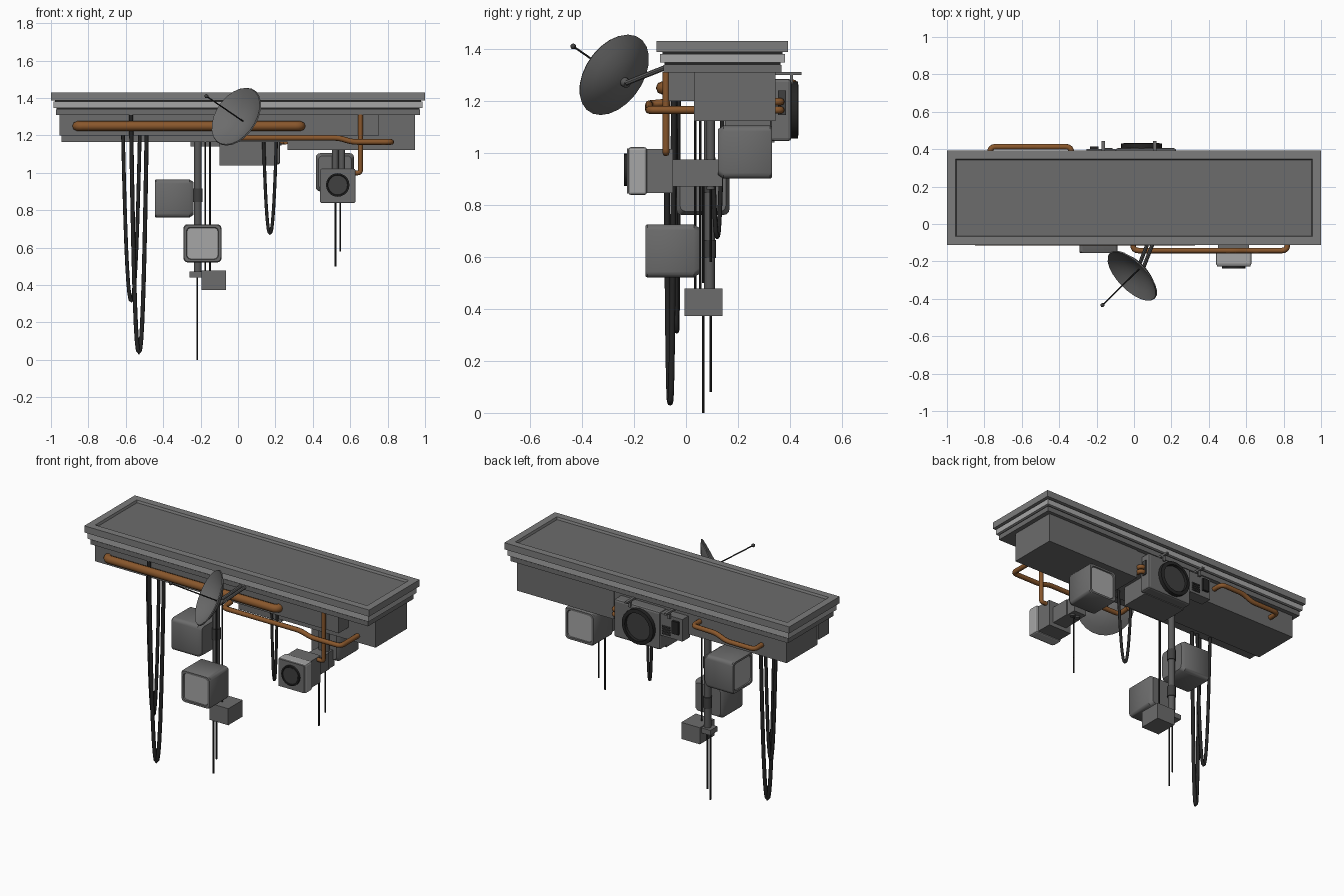
import bpy, bmesh, math
from mathutils import Vector

if "Cube" in bpy.data.objects:
    bpy.data.objects.remove(bpy.data.objects["Cube"])


def material(name, c):
    m = bpy.data.materials.new(name)
    m.diffuse_color = (*c, 1)
    m.use_nodes = True
    m.node_tree.nodes["Principled BSDF"].inputs["Base Color"].default_value = m.diffuse_color
    return m


COPPER = material("copper", (0.25, 0.095, 0.025))
BLACK = material("black", (0.018, 0.018, 0.018))
DARK = material("dark", (0.05, 0.05, 0.05))
POLE = material("pole_grey", (0.1, 0.1, 0.1))
GREY = material("grey", (0.15, 0.15, 0.15))
RIM = material("rim_grey", (0.2, 0.2, 0.2))
LIGHT = material("light", (0.38, 0.38, 0.38))


def finish(name, bm, mat=None, smooth=False):
    bmesh.ops.recalc_face_normals(bm, faces=bm.faces)
    me = bpy.data.meshes.new(name)
    bm.to_mesh(me)
    bm.free()
    ob = bpy.data.objects.new(name, me)
    bpy.context.collection.objects.link(ob)
    me.materials.append(mat or GREY)
    if smooth:
        bpy.context.view_layer.objects.active = ob
        ob.select_set(True)
        bpy.ops.object.shade_smooth_by_angle(angle=math.radians(35))
        ob.select_set(False)
    return ob


def box(name, x, y, z, mat=None, bevel=0):
    bm = bmesh.new()
    bmesh.ops.create_cube(bm, size=1)
    for v in bm.verts:
        v.co = Vector([(r[0] + r[1]) / 2 + c * (r[1] - r[0]) for r, c in zip((x, y, z), v.co)])
    if bevel:
        bmesh.ops.bevel(bm, geom=bm.edges[:], offset=bevel, segments=2, affect='EDGES', profile=0.5)
    return finish(name, bm, mat)


def loft(name, rings, origin, axis, mat=None, smooth=False):
    """Skin rings of (local u, local v, depth) along an axis and cap both ends."""
    bm = bmesh.new()
    q = Vector(axis).to_track_quat('Z', 'Y')
    vs = [[bm.verts.new(Vector(origin) + q @ Vector(p)) for p in r] for r in rings]
    n = len(vs[0])
    for a, b in zip(vs, vs[1:]):
        for i in range(n):
            bm.faces.new((a[i], a[(i + 1) % n], b[(i + 1) % n], b[i]))
    bm.faces.new(vs[0])
    bm.faces.new(vs[-1])
    return finish(name, bm, mat, smooth)


def circle(r, d, n=20):
    return [(r * math.cos(2 * math.pi * i / n), r * math.sin(2 * math.pi * i / n), d) for i in range(n)]


def rounded(h, d, r=0.022):
    out = []
    for i, (sx, sy) in enumerate(((1, 1), (-1, 1), (-1, -1), (1, -1))):
        for k in range(4):
            a = math.pi / 2 * (i + k / 3)
            out.append((sx * (h - r) + r * math.cos(a), sy * (h - r) + r * math.sin(a), d))
    return out


def rod(name, a, b, r, mat=None, n=12):
    d = Vector(b) - Vector(a)
    return loft(name, [circle(r, 0, n), circle(r, d.length, n)], a, d, mat, True)


def tube(name, pts, r, mat, fillet=0.03):
    """Round pipe through points, with softened corners."""
    P = [Vector(p) for p in pts]
    path = [P[0]]
    for a, b, c in zip(P, P[1:], P[2:]):
        if fillet:
            s = b + (a - b).normalized() * min(fillet, (a - b).length / 2)
            e = b + (c - b).normalized() * min(fillet, (c - b).length / 2)
            path += [s * (1 - t) ** 2 + b * 2 * t * (1 - t) + e * t * t for t in (0, .25, .5, .75, 1)]
        else:
            path.append(b)
    path.append(P[-1])
    cu = bpy.data.curves.new(name, 'CURVE')
    cu.dimensions = '3D'
    cu.bevel_depth, cu.bevel_resolution, cu.use_fill_caps = r, 2, True
    sp = cu.splines.new('POLY')
    sp.points.add(len(path) - 1)
    for s, p in zip(sp.points, path):
        s.co = (*p, 1)
    cu.materials.append(mat)
    ob = bpy.data.objects.new(name, cu)
    bpy.context.collection.objects.link(ob)


def cable(name, x0, x1, y0, y1, top, bottom, r=0.009):
    pts = []
    for i in range(25):
        u = math.sin(math.pi / 2 * (i / 12 - 1))
        t = (u + 1) / 2
        pts.append((x0 + (x1 - x0) * t, y0 + (y1 - y0) * t, bottom + (top - bottom) * abs(u) ** 2.3))
    tube(name, pts, r, BLACK, 0)


def monitor(name, center, axis):
    """Bulky screen; center is the middle of its front face, axis points out of it."""
    loft(name, [rounded(.082, -.012), rounded(.086, 0), rounded(.098, 0), rounded(.102, -.006),
                rounded(.102, -.185), rounded(.088, -.207)], center, axis, None, True)
    loft(name + "_glass", [rounded(.083, -.012), rounded(.083, -.006)], center, axis, LIGHT)


# Stepped roof slab with a recessed deck, dark seams and a light band
bm = bmesh.new()
rings = []
for d, z in ((0.05, 1.415), (0.045, 1.43), (0, 1.43), (0, 1.388)):
    rings.append([bm.verts.new((sx * (1 - d), 0.14 + sy * (0.253 - d), z))
                  for sx, sy in ((1, 1), (-1, 1), (-1, -1), (1, -1))])
for a, b in zip(rings, rings[1:]):
    for i in range(4):
        bm.faces.new((a[i], a[(i + 1) % 4], b[(i + 1) % 4], b[i]))
bm.faces.new(rings[0])
bm.faces.new(rings[-1])
finish("roof_slab", bm, RIM)


def layer(name, d, z0, z1, mat):
    box(name, (d - 1, 1 - d), (d - .113, .393 - d), (z0, z1), mat)


layer("roof_deck", .052, 1.41, 1.417, GREY)
layer("upper_seam", .022, 1.38, 1.389, BLACK)
layer("light_band", .013, 1.347, 1.381, LIGHT)
layer("lower_seam", .03, 1.338, 1.348, BLACK)
layer("lower_band", .026, 1.31, 1.339, GREY)

# Body under the slab
box("body_left", (-.945, .27), (.03, .34), (1.165, 1.312))
box("body_right", (.265, .945), (.03, .345), (1.122, 1.312))
box("front_strip", (-.955, .755), (-.068, .035), (1.2, 1.312))

# Rear fan unit and control box
box("fan_unit", (-.1, .225), (.325, .405), (1.045, 1.285), bevel=.012)
box("fan_unit_base", (-.1, .2), (.15, .34), (1.04, 1.17))
loft("fan_ring", [circle(.085, 0, 24), circle(.088, .025, 24), circle(.11, .022, 24), circle(.11, -.012, 24)],
     (.04, .408, 1.165), (0, 1, 0), BLACK, True)
rod("fan_disc", (.04, .4, 1.165), (.04, .416, 1.165), .087, DARK, 24)
box("fan_side_plate", (.222, .232), (.353, .385), (1.145, 1.24), DARK)
box("control_box", (-.255, -.1), (.325, .4), (1.14, 1.28))
box("control_panel", (-.235, -.19), (.398, .415), (1.18, 1.26), BLACK)
for i in range(4):
    box("control_vent", (-.17, -.115), (.398, .407), (1.155 + i * .015, 1.163 + i * .015), DARK)
for x in (-.165, .11):
    box("rear_bracket", (x - .009, x + .009), (.335, .445), (1.3, 1.312))
    box("rear_bracket_leg", (x - .009, x + .009), (.4, .412), (1.265, 1.3))

# Copper pipes
tube("front_large_pipe", [(-.86, -.05, 1.25), (-.86, -.09, 1.25), (.335, -.09, 1.25), (.335, -.05, 1.25)], .026, COPPER)
tube("front_small_pipe", [(-.005, -.06, 1.195), (-.005, -.142, 1.187), (.54, -.142, 1.187), (.61, -.142, 1.165),
                          (.82, -.142, 1.165), (.82, .04, 1.165)], .015, COPPER)
tube("drop_pipe", [(.655, -.077, 1.312), (.655, -.077, 1.0), (.61, -.077, 1.0)], .013, COPPER, .015)
tube("rear_pipe", [(-.335, .33, 1.268), (-.335, .413, 1.268), (-.5, .413, 1.265), (-.57, .413, 1.235),
                   (-.77, .413, 1.235), (-.77, .33, 1.235)], .015, COPPER)
for z in (1.165, 1.197):
    tube("stub_pipe", [(.225, .365, z), (.255, .365, z), (.255, .33, z)], .014, COPPER, .02)

# Hanging cables
cable("cable_short", -.615, -.525, -.03, -.042, 1.21, .315, .01)
cable("cable_long", -.572, -.487, -.076, -.046, 1.31, .04, .012)
cable("cable_right", .137, .205, .14, .1, 1.17, .677, .009)

# Main pole with clamps, screens and junction box
rod("main_pole", (-.215, .09, 1.17), (-.215, .09, .44), .021, POLE)
for z in (.88, .63):
    rod("pole_clamp", (-.215, .09, z - .035), (-.215, .09, z + .035), .026, DARK)
box("pole_foot", (-.258, -.19), (.055, .125), (.44, .472))
box("junction_box", (-.195, -.065), (-.005, .14), (.373, .478))
monitor("left_screen", (-.445, .065, .863), (-1, 0, 0))
monitor("lower_screen", (-.19, -.155, .623), (0, -1, 0))
for x, y, a, b in ((-.175, .035, 1.17, .47), (-.15, .055, 1.17, .47), (-.218, .066, .44, 0), (-.218, .095, .44, .08),
                   (.522, .066, .88, .5), (.547, .095, .88, .58)):
    rod("wire", (x, y, a), (x, y, b), .005, BLACK, 8)

# Right pole with rear screen and camera
for x in (.52, .555):
    rod("right_pole", (x, .095, 1.13), (x, .095, .86), .017, POLE)
monitor("rear_screen", (.518, .33, 1.003), (0, 1, 0))
box("screen_arm", (.49, .58), (.07, .14), (.87, .975))
box("camera_arm", (.485, .585), (-.06, .075), (.87, .975))
box("camera_body", (.45, .615), (-.155, -.05), (.845, 1.015))
box("camera_head", (.438, .628), (-.222, -.15), (.838, 1.022), LIGHT, .01)
box("camera_front_plate", (.444, .622), (-.226, -.215), (.844, 1.016))
loft("camera_lens", [circle(.05, .008), circle(.055, .014), circle(.063, .014), circle(.063, -.02)],
     (.533, -.225, .935), (0, -1, 0), BLACK, True)
rod("camera_glass", (.533, -.22, .935), (.533, -.236, .935), .052, DARK, 20)

# Dish with feed and mounting arm
n = Vector((-.63, -.62, .43)).normalized()
hub = Vector((.03, -.238, 1.274))
outer = [circle(.172 * t, .06 * t * t, 24) for t in (.01, .25, .5, .75, 1)]
inner = [circle(.168 * t, .06 * t * t + .006, 24) for t in (1, .75, .5, .25, .01)]
loft("dish", outer + inner, hub, n, None, True)
rod("dish_feed", hub, hub + n * .31, .004, BLACK, 8)
bm = bmesh.new()
bmesh.ops.create_uvsphere(bm, u_segments=10, v_segments=6, radius=.011)
bmesh.ops.translate(bm, verts=bm.verts, vec=hub + n * .31)
finish("feed_tip", bm, DARK, True)
rod("dish_hub", hub - n * .02, hub + n * .005, .018, POLE)
for dx in (-.014, .014):
    rod("dish_arm", hub - n * .012 + Vector((dx, 0, 0)), (.1 + dx, -.07, 1.332), .01, POLE, 8)
